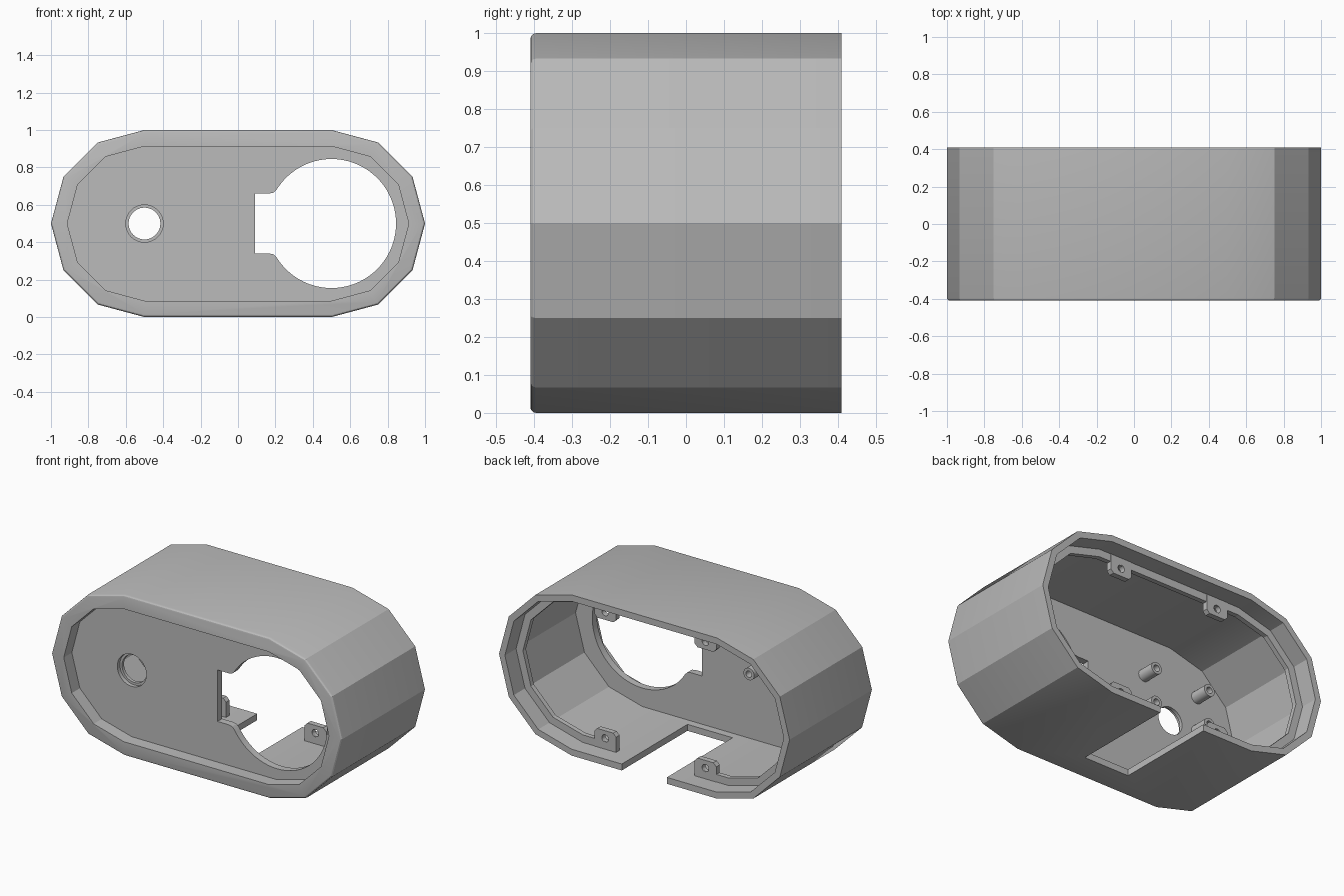
import bpy, bmesh
from math import sin, cos, pi, radians

if "Cube" in bpy.data.objects:
    bpy.data.objects.remove(bpy.data.objects["Cube"])

grey = bpy.data.materials.new("plain grey")
grey.use_nodes = True
grey.diffuse_color = (0.5, 0.5, 0.5, 1)
grey.node_tree.nodes["Principled BSDF"].inputs["Base Color"].default_value = (0.5, 0.5, 0.5, 1)

FRONT, BACK = -0.41, 0.41
PANEL_FRONT, PANEL_BACK = -0.33, -0.285
LIP_FRONT, LIP_BACK = 0.27, 0.30


def stadium(r):
    """Long outline with twelve-sided ends, as (x, z) points."""
    pts = []
    for side in (1, -1):
        for i in range(7):
            a = radians(-90 + 30 * i)
            pts.append((side * (0.5 + r * cos(a)), 0.5 + side * r * sin(a)))
    return pts


def circle(x, z, r, n=32):
    return [(x + r * cos(2 * pi * i / n), z + r * sin(2 * pi * i / n)) for i in range(n)]


def rect(x0, x1, z0, z1):
    return [(x0, z0), (x1, z0), (x1, z1), (x0, z1)]


def prism(name, pts, y0, y1, round_front=0):
    """Extrude an (x, z) outline along y."""
    bm = bmesh.new()
    face = bm.faces.new([bm.verts.new((x, y0, z)) for x, z in pts])
    new = bmesh.ops.extrude_face_region(bm, geom=[face])["geom"]
    for v in new:
        if isinstance(v, bmesh.types.BMVert):
            v.co.y = y1
    if round_front:
        edges = [e for e in bm.edges if all(abs(v.co.y - y0) < 1e-5 for v in e.verts)]
        bmesh.ops.bevel(bm, geom=edges, offset=round_front, segments=3, profile=0.5,
                        affect='EDGES')
    bmesh.ops.recalc_face_normals(bm, faces=bm.faces)
    mesh = bpy.data.meshes.new(name)
    bm.to_mesh(mesh)
    bm.free()
    mesh.materials.append(grey)
    ob = bpy.data.objects.new(name, mesh)
    bpy.context.scene.collection.objects.link(ob)
    return ob


def cut(ob, pts, y0, y1):
    """Subtract a prism and remove the cutter."""
    cutter = prism("cutter", pts, y0, y1)
    cutter.hide_render = True
    mod = ob.modifiers.new("cut", 'BOOLEAN')
    mod.operation, mod.solver, mod.object = 'DIFFERENCE', 'EXACT', cutter
    bpy.context.view_layer.update()
    deps = bpy.context.evaluated_depsgraph_get()
    mesh = bpy.data.meshes.new_from_object(ob.evaluated_get(deps))
    ob.modifiers.clear()
    ob.data = mesh
    bpy.data.objects.remove(cutter)


def smooth(ob):
    bpy.ops.object.select_all(action='DESELECT')
    ob.select_set(True)
    bpy.context.view_layer.objects.active = ob
    bpy.ops.object.shade_smooth_by_angle(angle=radians(20))


# Housing: rounded front rim, recessed panel, hollow back
housing = prism("housing", stadium(0.5), FRONT, BACK, round_front=0.015)
cut(housing, stadium(0.413), -0.6, PANEL_FRONT)
cut(housing, stadium(0.46), PANEL_BACK, 0.6)

# Large round opening with a flared side slot
cut(housing, circle(0.5, 0.5, 0.345, 72), -0.5, 0)
slot = [(0.09, 0.34), (0.165, 0.34), (0.19, 0.335), (0.215, 0.312), (0.3, 0.3)]
cut(housing, slot + [(x, 1 - z) for x, z in reversed(slot)], -0.5, 0)

# Small stepped hole
cut(housing, circle(-0.5, 0.5, 0.085, 40), -0.5, 0)
cut(housing, circle(-0.5, 0.5, 0.1, 40), -0.5, -0.305)

# Notch in the floor, open to the back
cut(housing, rect(-0.155, 0.155, -0.1, 0.1), -0.236, 0.6)
smooth(housing)

# Thin lip inside the back opening, interrupted at the notch
lip = prism("inner_lip", stadium(0.47), LIP_FRONT, LIP_BACK)
cut(lip, stadium(0.413), 0, 0.6)
cut(lip, rect(-0.275, 0.275, -0.1, 0.3), 0, 0.6)

# Four screw tabs
for side, s in (("left", 1), ("right", -1)):
    for level, top in (("lower", False), ("upper", True)):
        x, w, c = s * 0.345, 0.075, 0.02
        pts = [(x - w, 0.025), (x + w, 0.025), (x + w, 0.155 - c), (x + w - c, 0.155),
               (x - w + c, 0.155), (x - w, 0.155 - c)]
        flip = (lambda z: 1 - z) if top else (lambda z: z)
        tab = prism(f"{level}_{side}_screw_tab", [(px, flip(pz)) for px, pz in pts],
                    LIP_FRONT - 0.002, LIP_BACK + 0.002)
        cut(tab, circle(x, flip(0.107), 0.023, 24), 0, 0.6)
        smooth(tab)

# Hollow posts on the back of the panel
for x in (-0.31, -0.69):
    for z in (0.5, 0.715):
        post = prism("panel_post", circle(x, z, 0.037, 28), PANEL_BACK - 0.01, -0.175)
        cut(post, circle(x, z, 0.02, 20), -0.27, 0)
        smooth(post)
